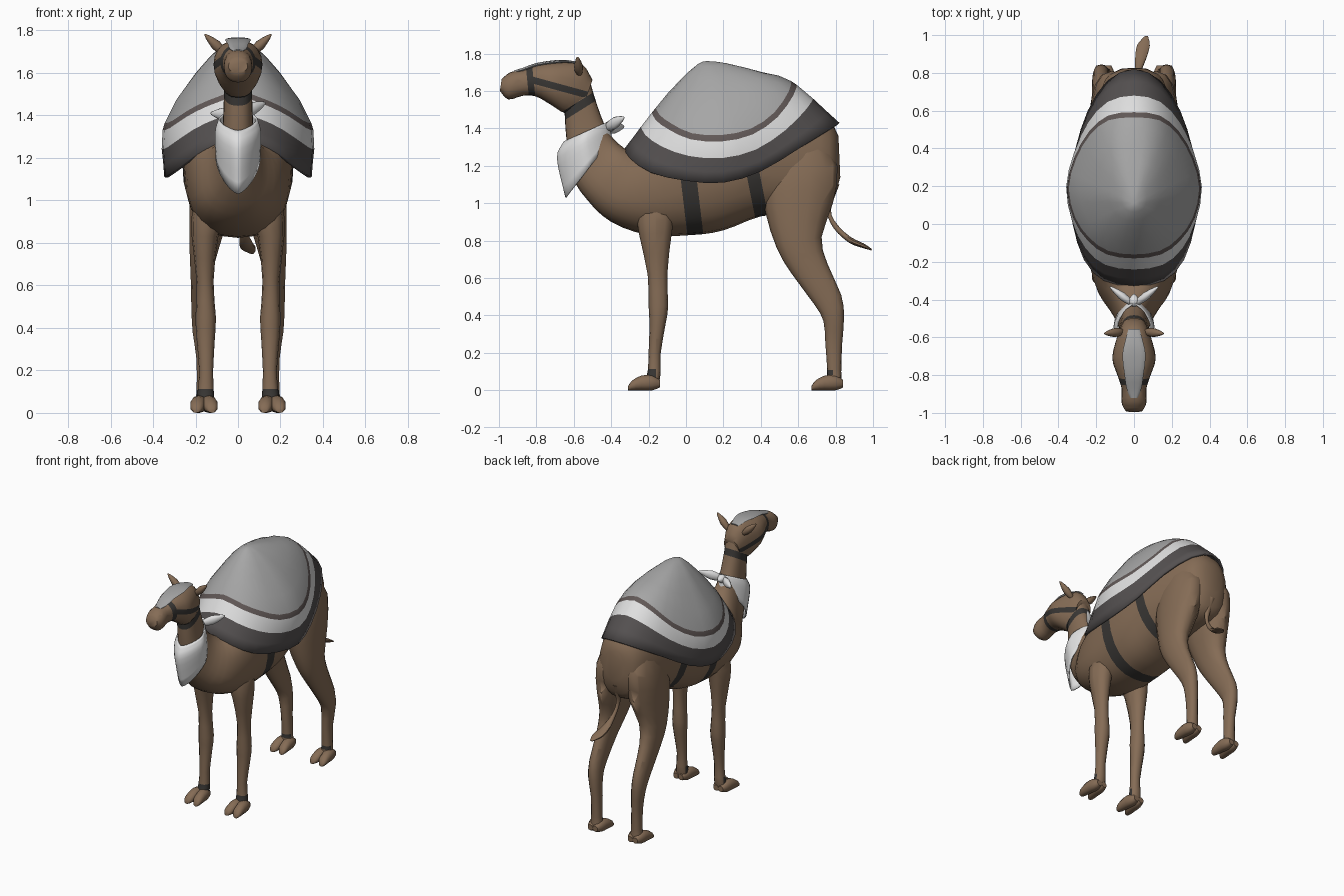
import bpy, bmesh, math
from mathutils import Vector as V

if "Cube" in bpy.data.objects:
    bpy.data.objects.remove(bpy.data.objects["Cube"])

def material(name, *rgb):
    m = bpy.data.materials.new(name)
    m.diffuse_color = (*rgb, 1)
    m.use_nodes = True
    m.node_tree.nodes["Principled BSDF"].inputs["Base Color"].default_value = m.diffuse_color
    return m

BROWN = material("brown hide", .235, .150, .092)
STRAP = material("dark strap", .04, .037, .034)
GREY = material("grey cloth", .38, .38, .38)
WHITE = material("white cloth", .74, .74, .74)
HEM = material("charcoal hem", .088, .08, .08)
LINE = material("brown grey line", .12, .098, .094)

def finish(name, bm, mats, thick=0, angle=50):
    bmesh.ops.recalc_face_normals(bm, faces=bm.faces[:])
    me = bpy.data.meshes.new(name)
    bm.to_mesh(me)
    bm.free()
    ob = bpy.data.objects.new(name, me)
    bpy.context.collection.objects.link(ob)
    for m in mats:
        me.materials.append(m)
    if thick:
        mod = ob.modifiers.new("thickness", 'SOLIDIFY')
        mod.thickness, mod.offset = thick, -1
    bpy.ops.object.select_all(action='DESELECT')
    ob.select_set(True)
    bpy.context.view_layer.objects.active = ob
    bpy.ops.object.shade_smooth_by_angle(angle=math.radians(angle))
    return ob

def catmull(a, b, c, d, t):
    return .5 * (2*b + (c-a)*t + (2*a-5*b+4*c-d)*t*t + (3*b-a-3*c+d)*t**3)

def refine(rows, k):
    """Smoothly insert k steps between rows of numbers."""
    rows = [V(r) for r in rows]
    p = [2*rows[0]-rows[1]] + rows + [2*rows[-1]-rows[-2]]
    out = [catmull(*p[i:i+4], j/k) for i in range(len(rows)-1) for j in range(k)]
    return out + [rows[-1]]

def skin(bm, rings, mat_of=lambda i: 0):
    n = len(rings[0])
    for i, (a, b) in enumerate(zip(rings, rings[1:])):
        for j in range(n):
            f = bm.faces.new((a[j], a[(j+1) % n], b[(j+1) % n], b[j]))
            f.material_index = mat_of(i)

def loft(name, secs, mat=BROWN, n=16, k=2, power=2.2, x=0, side=1, thick=0):
    """Sections: (y,z) of one edge, (y,z) of the opposite edge, half width, x centre."""
    bm = bmesh.new()
    rings = []
    secs = [tuple(s) + ((x,) if len(s) == 5 else ()) for s in secs]
    for y1, z1, y2, z2, rx, xc in refine(secs, k):
        ring = []
        for j in range(n):
            a = 2*math.pi*j/n
            c, s = [math.copysign(abs(q)**(2/power), q) for q in (math.cos(a), math.sin(a))]
            ring.append(bm.verts.new((side*xc + rx*s, (y1+y2)/2 + c*(y1-y2)/2,
                                      (z1+z2)/2 + c*(z1-z2)/2)))
        rings.append(ring)
    skin(bm, rings)
    if not thick:
        bm.faces.new(rings[0])
        bm.faces.new(rings[-1])
    return finish(name, bm, [mat], thick)

def band(ob, planes, mat=STRAP):
    """Cut the mesh along planes and colour the faces in front of all of them."""
    if mat.name not in ob.data.materials:
        ob.data.materials.append(mat)
    index = ob.data.materials.find(mat.name)
    bm = bmesh.new()
    bm.from_mesh(ob.data)
    planes = [(V(co), V(no).normalized()) for co, no in planes]
    for co, no in planes:
        bmesh.ops.bisect_plane(bm, geom=bm.verts[:] + bm.edges[:] + bm.faces[:],
                               plane_co=co, plane_no=no)
    for f in bm.faces:
        c = f.calc_center_median()
        if all((c-co).dot(no) > 0 for co, no in planes):
            f.material_index = index
    bm.to_mesh(ob.data)
    bm.free()

def slab(co, no, width):
    co, no = V(co), V(no).normalized()
    return [(co - no*width/2, no), (co + no*width/2, -no)]

def blade(name, a, b, width, depth, mat):
    """Pointed leaf shape from a to b."""
    a, b = V(a), V(b)
    bm = bmesh.new()
    bmesh.ops.create_uvsphere(bm, u_segments=10, v_segments=8, radius=1)
    rot = (b-a).to_track_quat('Z', 'Y')
    for v in bm.verts:
        t = 1 - .45*max(v.co.z, 0)
        v.co = rot @ V((v.co.x*width*t, v.co.y*depth*t, v.co.z*(b-a).length/2)) + (a+b)/2
    return finish(name, bm, [mat])

# body and neck, rump to throat
body = loft("body_and_neck", [
    (.825, 1.14, .815, 1.36, .07), (.77, 1.0, .765, 1.44, .155), (.6, .95, .6, 1.54, .205),
    (.40, .93, .40, 1.57, .24), (.2, .855, .2, 1.58, .262), (.03, .83, .03, 1.55, .26),
    (-.2, .83, -.17, 1.39, .24), (-.40, .90, -.29, 1.29, .195), (-.53, 1.02, -.35, 1.31, .12),
    (-.61, 1.15, -.40, 1.36, .083), (-.64, 1.35, -.44, 1.43, .07),
    (-.65, 1.5, -.48, 1.54, .066), (-.66, 1.6, -.51, 1.64, .066)], n=24, k=3, power=2.4)
band(body, slab((0, .03, 1), (0, 1, .12), .085))
band(body, slab((0, .37, 1.1), (0, 1, .2), .07))

# head with bridle straps
head = loft("head", [
    (-.55, 1.51, -.50, 1.66, .06), (-.64, 1.48, -.56, 1.745, .09), (-.72, 1.525, -.70, 1.755, .115),
    (-.80, 1.57, -.80, 1.74, .088), (-.87, 1.575, -.87, 1.715, .066),
    (-.95, 1.555, -.94, 1.70, .066), (-.995, 1.60, -.985, 1.665, .045)], n=20, k=3)
throat = slab((0, -.57, 1.52), (0, -.10, .16), .045)
band(head, slab((0, -.83, 1.64), (0, 1, .1), .034))
band(head, slab((0, -.66, 1.615), (0, .09, .33), .036) + [((0, -.84, 1.6), (0, 1, 0))])
band(head, throat)
band(body, throat)
loft("forehead_patch", [
    (-.56, 1.735, -.555, 1.75, .03), (-.63, 1.75, -.63, 1.765, .05), (-.70, 1.745, -.70, 1.765, .062),
    (-.80, 1.73, -.80, 1.75, .05), (-.87, 1.705, -.87, 1.725, .04),
    (-.92, 1.695, -.92, 1.71, .02)], GREY, n=12)

# saddle blanket: radial profiles from the crown, given for one half
APEX = V((0, .11, 1.76))
HALF = [((0, -.03, 1.66), (0, -.17, 1.50), (0, -.33, 1.29)),
        ((.07, -.02, 1.645), (.14, -.15, 1.46), (.16, -.30, 1.24)),
        ((.14, .02, 1.61), (.24, -.08, 1.41), (.265, -.19, 1.165)),
        ((.18, .08, 1.59), (.315, .03, 1.36), (.325, .0, 1.12)),
        ((.20, .16, 1.595), (.35, .19, 1.35), (.347, .2, 1.11)),
        ((.19, .26, 1.61), (.31, .35, 1.385), (.31, .4, 1.17)),
        ((.16, .35, 1.64), (.235, .48, 1.475), (.245, .6, 1.29)),
        ((.09, .41, 1.685), (.135, .56, 1.59), (.14, .76, 1.39)),
        ((0, .41, 1.70), (0, .575, 1.645), (0, .82, 1.43))]
rays = HALF + [[(-x, y, z) for x, y, z in r] for r in HALF[-2:0:-1]]

def ray_point(ray, u):
    a, b, c = map(V, ray)
    before = V((2*APEX.x - a.x, 2*APEX.y - a.y, a.z))
    p = [before, APEX, a, b, c, 2*c - b]
    i = min(int(u), 2)
    return catmull(*p[i:i+4], u - i)

STEPS = [.15, .33, .66, 1, 1.5, 1.94, 2.08, 2.45, 2.75, 3]
STRIPES = [0, 0, 0, 0, 0, 1, 2, 3, 3]
bm = bmesh.new()
rings = []
for u in STEPS:
    p = [ray_point(r, u) for r in rays]
    m = len(p)
    rings.append([bm.verts.new(catmull(p[i-1], p[i], p[(i+1) % m], p[(i+2) % m], t))
                  for i in range(m) for t in (0, .5)])
skin(bm, rings, lambda i: STRIPES[i])
top = bm.verts.new(APEX)
for j in range(len(rings[0])):
    bm.faces.new((top, rings[0][j-1], rings[0][j]))
finish("saddle_blanket", bm, [GREY, LINE, WHITE, HEM], .015)

# neck scarf with knot tails
loft("scarf", [(-.655, 1.33, -.42, 1.435, .092), (-.69, 1.24, -.405, 1.40, .108),
               (-.645, 1.03, -.395, 1.345, .105)], WHITE, n=24, k=4, power=1.5, thick=.008)
blade("scarf_knot", (0, -.44, 1.41), (0, -.37, 1.41), .03, .03, WHITE)
blade("scarf_tail_left", (0, -.43, 1.40), (.13, -.33, 1.46), .022, .032, WHITE)
blade("scarf_tail_right", (0, -.43, 1.40), (-.13, -.33, 1.41), .022, .032, WHITE)

# legs, split feet and ears on both sides
for side, tag in ((1, "left"), (-1, "right")):
    front = loft("front_leg_" + tag, [
        (-.24, 1.15, .0, 1.15, .07, .10), (-.265, .96, -.05, .97, .085, .128),
        (-.25, .83, -.075, .85, .064, .155), (-.205, .62, -.10, .62, .04, .155),
        (-.20, .45, -.095, .45, .048, .152), (-.195, .35, -.11, .35, .043, .152),
        (-.20, .20, -.135, .20, .033, .15), (-.205, .10, -.135, .10, .038, .152),
        (-.225, .03, -.145, .03, .045, .155)], n=12, side=side)
    hind = loft("hind_leg_" + tag, [
        (.46, 1.34, .72, 1.36, .07, .10), (.41, 1.12, .81, 1.2, .105, .115),
        (.425, .95, .785, 1.0, .10, .13), (.485, .76, .725, .82, .072, .158),
        (.56, .63, .755, .68, .052, .172), (.685, .46, .83, .51, .044, .176),
        (.735, .37, .845, .39, .042, .172), (.745, .25, .835, .25, .034, .162),
        (.755, .10, .83, .10, .036, .16), (.745, .03, .835, .03, .045, .16)], n=14, side=side)
    band(front, slab((0, 0, .085), (0, 0, 1), .055) + [((0, -.16, 0), (0, -1, 0))])
    band(hind, slab((0, 0, .095), (0, 0, 1), .025) + [((0, .785, 0), (0, -1, 0))])
    for leg, shift in (("front", 0), ("hind", .98)):
        for i, off in enumerate((-.028, .028)):
            loft(f"{leg}_toe_{tag}_{i}", [
                (y + shift, zb, y + shift, zt, rx, .16 + off*spread)
                for y, zb, zt, rx, spread in ((-.14, .015, .055, .02, .7), (-.18, .0, .08, .036, .8),
                                              (-.24, .0, .078, .036, 1), (-.29, .0, .05, .03, 1.2),
                                              (-.31, .0, .02, .015, 1.3))], n=10, side=side)
    blade("ear_" + tag, (side*.05, -.57, 1.68), (side*.158, -.58, 1.783), .024, .024, BROWN)

# tail with flattened tuft
loft("tail", [(.74, 1.10, .82, 1.10, .03, 0), (.75, .96, .775, .965, .014, .01),
              (.79, .865, .81, .885, .014, .02), (.87, .79, .88, .82, .03, .035),
              (.94, .762, .95, .785, .035, .05), (.99, .748, .995, .755, .01, .065)], n=10, k=3)
